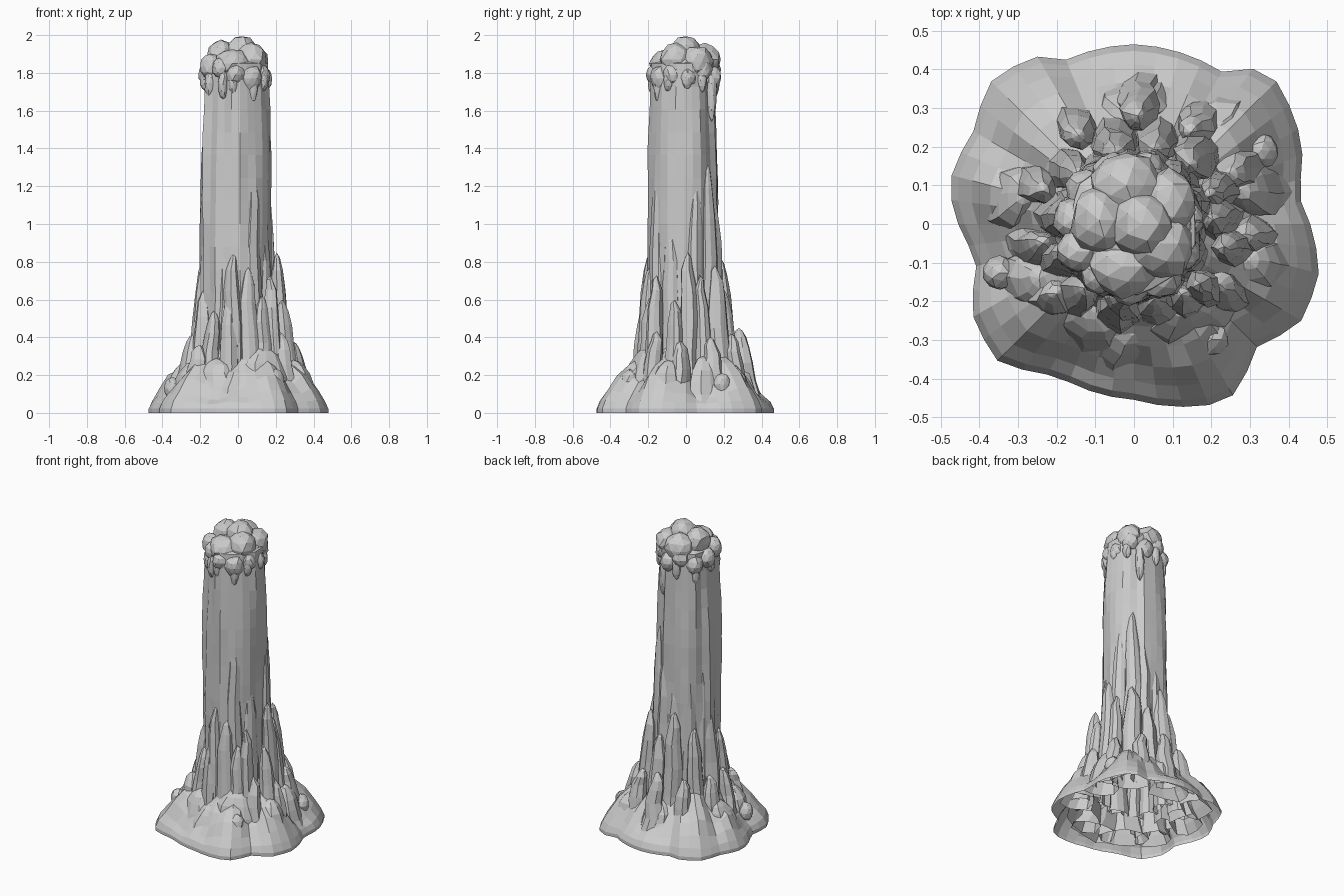
import bpy, bmesh, math, random
from mathutils import Vector, noise

random.seed(7)
if "Cube" in bpy.data.objects:
    bpy.data.objects.remove(bpy.data.objects["Cube"], do_unlink=True)

stone = bpy.data.materials.new("pale grey stone")
stone.use_nodes = True
COLOUR = (0.6, 0.6, 0.6, 1)
stone.diffuse_color = COLOUR
stone.node_tree.nodes["Principled BSDF"].inputs["Base Color"].default_value = COLOUR


def finish(name, bm):
    bmesh.ops.recalc_face_normals(bm, faces=bm.faces)
    mesh = bpy.data.meshes.new(name)
    bm.to_mesh(mesh)
    bm.free()
    mesh.materials.append(stone)
    bpy.context.collection.objects.link(bpy.data.objects.new(name, mesh))


def loft(name, rings, tip=None):
    """Bridge closed rings of points; optionally close the last with a tip."""
    bm = bmesh.new()
    loops = [[bm.verts.new(p) for p in ring] for ring in rings]
    n = len(loops[0])
    for a, b in zip(loops, loops[1:]):
        for i in range(n):
            j = (i + 1) % n
            bm.faces.new((a[i], a[j], b[j], b[i]))
    if tip is not None:
        end = bm.verts.new(tip)
        for i in range(n):
            bm.faces.new((loops[-1][i], loops[-1][(i + 1) % n], end))
    finish(name, bm)


def polar(deg, r, z=0.0):
    a = math.radians(deg)
    return Vector((r * math.cos(a), r * math.sin(a), z))


# Fluted main column
rings = []
for k in range(15):
    z = 0.15 + 1.7 * k / 14
    base = 0.185 - 0.018 * max(0, (z - 1.3) / 0.5) + 0.05 * max(0, 0.5 - z)
    ring = []
    for i in range(26):
        d = polar(i * 360 / 26, 1)
        flute = noise.noise((d.x * 3.2, d.y * 3.2, z * 0.9))
        rough = noise.noise((d.x * 7, d.y * 7, z * 4))
        p = d * (base + 0.026 * flute + 0.008 * rough)
        ring.append(p + Vector((-0.012, -0.01, z)))
    rings.append(ring)
loft("column", rings, (0, 0, 1.92))

# Scalloped skirt, open underneath
OUTLINE = [(-15, .495), (-30, .50), (-45, .45), (-62, .52), (-90, .455), (-117, .44),
           (-135, .50), (-150, .48), (-167, .415), (-180, .455), (-192, .49), (-210, .48),
           (-226, .525), (-240, .50), (-247, .46), (-270, .465), (-300, .455),
           (-311, .53), (-335, .48), (-350, .43), (-375, .495)]


def rim(deg):
    deg = -((15 - deg) % 360) + 15 - 0
    deg = deg if deg <= -15 else deg - 360
    for (a, ra), (b, rb) in zip(OUTLINE, OUTLINE[1:]):
        if b <= deg <= a:
            return ra + (rb - ra) * (a - deg) / (a - b)
    return 0.47


rings = []
PROFILE = [(1.0, 0), (1.0, .022), (.94, .06), (.82, .105), (.66, .16),
           (.48, .215), (.3, .27), (.12, .33), (-.1, .40)]
for k, (t, z) in enumerate(PROFILE):
    ring = []
    for i in range(48):
        a = i * 7.5
        d = polar(a, 1)
        edge = rim(a)
        r = 0.18 + (edge - 0.18) * t
        mid = math.sin(math.pi * min(1, max(0, 1 - t)))
        bump = noise.noise((d.x * r * 9, d.y * r * 9, 3))
        lobe = (edge - 0.475) * 1.1
        ring.append(polar(a, r, z + mid * (0.07 * bump + lobe)))
    rings.append(ring)
loft("skirt", rings)


def spire(name, deg, foot, top, z0, z1, width, depth):
    """Rounded, pointed rib leaning in from a wide foot."""
    out, side = polar(deg, 1), polar(deg + 90, 1)
    sides = 9
    phase = random.uniform(-.2, .2)
    jit = [random.uniform(.85, 1.15) for _ in range(sides)]
    rings = []
    for t, s in [(0, 1.25), (.25, 1.08), (.5, .98), (.72, .85), (.87, .62), (.96, .33)]:
        r = foot + (top - foot) * t ** 0.75
        c = out * r + Vector((0, 0, z0 + (z1 - z0) * t))
        sway = side * random.uniform(-.008, .008)
        ring = []
        for i in range(sides):
            a = 2 * math.pi * i / sides + phase
            k = s * jit[i] * random.uniform(.94, 1.06)
            ring.append(c + sway + side * (math.cos(a) * width * k)
                        + out * (math.sin(a) * depth * k))
        rings.append(ring)
    loft(name, rings, out * top + Vector((0, 0, z1)))


# Tall ribs hugging the column: angle, tip height, half width
for deg, z1, w in [(-108, 1.42, .06), (-65, 1.45, .055), (-85, 1.05, .06), (18, 1.23, .05),
                   (48, 1.32, .05), (72, 1.13, .045), (128, 1.40, .06), (165, 1.25, .055),
                   (208, 1.18, .05), (-30, 1.0, .05), (100, .98, .05)]:
    spire("tall_rib", deg, .172, .158, .3, z1, w, .036)

# Middle ribs with leaning feet: angle, foot radius, tip radius, tip height, half width
for deg, foot, top, z1, w in [
        (-98, .21, .19, .85, .055), (-74, .23, .20, .77, .05), (3, .23, .205, .85, .05),
        (20, .26, .21, .73, .045), (-42, .26, .23, .73, .045), (-14, .29, .24, .60, .045),
        (75, .25, .20, .66, .05), (47, .26, .21, .78, .06), (105, .24, .19, .82, .055),
        (140, .24, .19, .72, .055), (172, .21, .175, .84, .05), (205, .22, .19, .66, .05),
        (232, .26, .21, .54, .05), (-56, .25, .22, .62, .045), (258, .24, .21, .60, .05)]:
    spire("middle_rib", deg, foot, top, .12, z1, w, .05)

# Short outer spikes
for deg, foot, top, z1 in [(192, .29, .24, .42), (160, .29, .25, .42), (88, .33, .28, .45),
                           (122, .32, .27, .42), (58, .34, .28, .42), (28, .34, .28, .40),
                           (-35, .32, .27, .43), (-5, .33, .29, .38), (222, .31, .27, .36)]:
    spire("short_spike", deg, foot, top, .08, z1, .05, .055)

# Broad mounds melting into the skirt
for deg, foot, top, z1, w in [(-55, .31, .25, .35, .12), (-118, .31, .25, .29, .12),
                              (-85, .32, .26, .24, .13), (-18, .36, .31, .28, .09),
                              (-150, .34, .28, .27, .10), (165, .35, .29, .27, .10),
                              (133, .37, .31, .25, .09), (90, .33, .27, .27, .12),
                              (48, .38, .32, .26, .09), (18, .35, .29, .30, .09)]:
    spire("base_mound", deg, foot, top, .03, z1, w, .075)


def blob(name, pos, size, sub=2):
    bm = bmesh.new()
    bmesh.ops.create_icosphere(bm, subdivisions=sub, radius=1)
    for v in bm.verts:
        k = 1 + .16 * noise.noise(v.co * 1.4 + Vector(pos) * 9)
        v.co = Vector(pos) + Vector([c * s * k for c, s in zip(v.co, size)])
    finish(name, bm)


# Small knobs on the skirt
for deg, r, z in [(-56, .36, .17), (30, .38, .15), (200, .37, .13)]:
    blob("skirt_knob", polar(deg, r, z), (.045, .045, .06))

# Bulbous crown
for pos, size in [((.02, 0, 1.905), (.085, .085, .095)), ((-.09, .01, 1.89), (.075, .085, .085)),
                  ((-.02, .10, 1.87), (.095, .085, .085)), ((.07, -.05, 1.87), (.085, .09, .09)),
                  ((-.03, -.11, 1.85), (.09, .08, .075)), ((.09, .06, 1.86), (.075, .085, .085)),
                  ((0, 0, 1.82), (.165, .165, .1))]:
    blob("crown_lobe", pos, size)
for i in range(11):
    p = polar(i * 360 / 11 + 8, .148, 1.80 + random.uniform(-.03, .035))
    w = random.uniform(.045, .06)
    blob("crown_edge_lobe", p + Vector((-.012, -.01, 0)), (w, w, w * 1.15))

# Drips hanging beneath the crown: angle, lowest height
for deg, low in [(-115, 1.66), (-95, 1.68), (-57, 1.65), (-30, 1.70), (5, 1.71), (35, 1.70),
                 (62, 1.54), (100, 1.68), (140, 1.64), (178, 1.71), (212, 1.67)]:
    half = (1.82 - low) / 2
    blob("crown_drip", polar(deg, .165, low + half) + Vector((-.01, -.01, 0)),
         (.027, .027, half))
